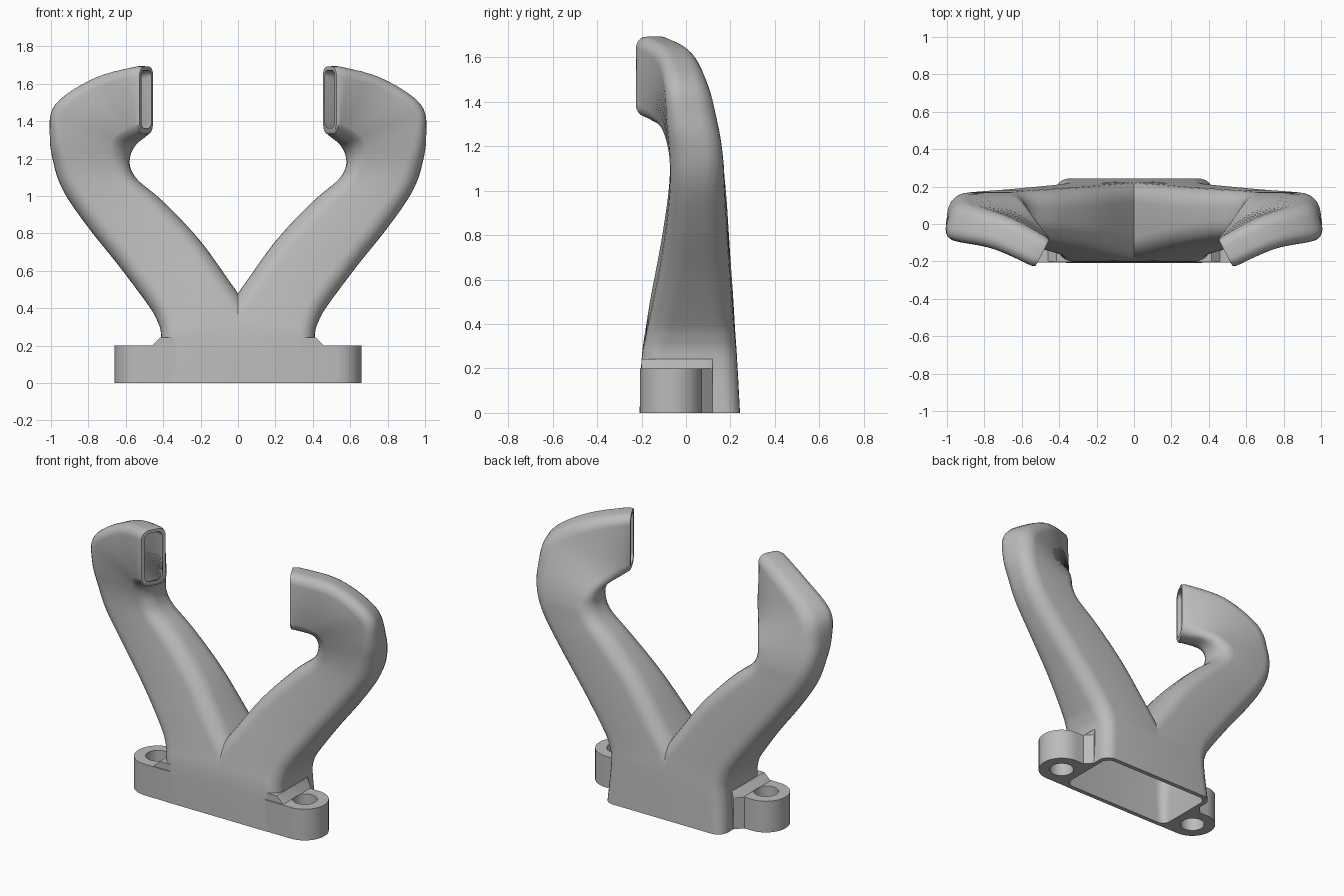
import bpy, bmesh, math
from mathutils import Vector

cube = bpy.data.objects.get("Cube")
if cube:
    bpy.data.objects.remove(cube)

grey = bpy.data.materials.new("plain grey")
grey.use_nodes = True
COLOUR = (0.5, 0.5, 0.5, 1)
grey.diffuse_color = COLOUR
grey.node_tree.nodes["Principled BSDF"].inputs["Base Color"].default_value = COLOUR


def finish(bm, name):
    """Mirror the right-hand mesh across x = 0 and make an object of it."""
    bmesh.ops.recalc_face_normals(bm, faces=bm.faces)
    copy = bmesh.ops.duplicate(bm, geom=bm.verts[:] + bm.edges[:] + bm.faces[:])["geom"]
    for v in copy:
        if isinstance(v, bmesh.types.BMVert):
            v.co.x = -v.co.x
    bmesh.ops.reverse_faces(bm, faces=[f for f in copy if isinstance(f, bmesh.types.BMFace)])
    bmesh.ops.remove_doubles(bm, verts=bm.verts, dist=0.0005)
    mesh = bpy.data.meshes.new(name)
    bm.to_mesh(mesh)
    bm.free()
    mesh.materials.append(grey)
    ob = bpy.data.objects.new(name, mesh)
    bpy.context.collection.objects.link(ob)
    bpy.ops.object.select_all(action='DESELECT')
    ob.select_set(True)
    bpy.context.view_layer.objects.active = ob
    bpy.ops.object.shade_smooth_by_angle(angle=math.radians(35))
    return ob


# Duct stations: outer edge, inner edge, half depth (x, y), corner radius
STATIONS = [
    ((.42, .017, 0), (-.25, .017, 0), (0, .226), .07),
    ((.41, .015, .24), (-.12, .015, .24), (0, .215), .085),
    ((.435, .02, .34), (-.05, .02, .4), (0, .2), .095),
    ((.49, .027, .43), (.05, .027, .55), (0, .185), .1),
    ((.64, .04, .63), (.21, .04, .77), (0, .157), .1),
    ((.80, .047, .83), (.40, .05, .97), (0, .135), .1),
    ((.93, .05, 1.02), (.53, .05, 1.08), (0, .123), .095),
    ((.985, .045, 1.17), (.575, .045, 1.15), (0, .12), .09),
    ((1.0, .03, 1.32), (.58, .02, 1.22), (-.02, .115), .085),
    ((.96, .01, 1.49), (.56, -.03, 1.275), (-.04, .1), .075),
    ((.74, -.04, 1.635), (.52, -.1, 1.31), (-.043, .085), .065),
    ((.49, -.155, 1.70), (.49, -.155, 1.335), (-.04, .077), .055),
]
STEPS = 6
CORNER = 6
WALL = 0.028


def spline(a, b, c, d, t):
    """Catmull-Rom blend between b and c."""
    return 0.5 * (2 * b + (c - a) * t + (2 * a - 5 * b + 4 * c - d) * t ** 2
                  + (3 * b - a - 3 * c + d) * t ** 3)


def dense_stations():
    keys = [(Vector(o), Vector(i), Vector((*d, 0)), r) for o, i, d, r in STATIONS]
    last = len(keys) - 1
    for k in range(last):
        four = [keys[min(max(j, 0), last)] for j in range(k - 1, k + 3)]
        for s in range(STEPS):
            yield [spline(*vals, s / STEPS) for vals in zip(*four)]
    yield keys[-1]


def section(station, inset):
    """Rounded rectangle spanning the station, shrunk by the inset."""
    outer, inner, depth, r = station
    centre, w = (outer + inner) / 2, (outer - inner) / 2
    hw, hd, r = w.length - inset, depth.length - inset, r - inset * 0.7
    u, v = w.normalized(), depth.normalized()
    pts = []
    for q, (sx, sy) in enumerate([(1, 1), (-1, 1), (-1, -1), (1, -1)]):
        for k in range(CORNER + 1):
            a = math.pi / 2 * (q + k / CORNER)
            pts.append(centre + u * (sx * (hw - r) + r * math.cos(a))
                       + v * (sy * (hd - r) + r * math.sin(a)))
    return pts


# Hollow duct: outside skin up to the mouth, then inside skin back down
bm = bmesh.new()
stations = list(dense_stations())
loops = [section(s, 0) for s in stations]
# softly rounded lip at the mouth
loops[-1] = section(stations[-1], 0.008)
loops += [section(s, WALL) for s in reversed(stations)]
rings = [[bm.verts.new(p) for p in loop] for loop in loops]
for a, b in zip(rings, rings[1:] + rings[:1]):
    n = len(a)
    for i in range(n):
        j = (i + 1) % n
        bm.faces.new((a[i], a[j], b[j], b[i]))
bmesh.ops.recalc_face_normals(bm, faces=bm.faces)
bmesh.ops.bisect_plane(bm, geom=bm.verts[:] + bm.edges[:] + bm.faces[:],
                       plane_co=(0, 0, 0), plane_no=(1, 0, 0), clear_inner=True)
finish(bm, "forked_duct")

# Mounting ears with bolt holes
EAR = Vector((.52, -.067))
EAR_R, HOLE_R, EAR_H = .14, .073, .2


def arc(radius, start, end, n):
    return [EAR + radius * Vector((math.cos(a), math.sin(a)))
            for a in (start + (end - start) * k / n for k in range(n + 1))]


outline = [Vector(p) for p in [(.395, -.15), (.335, -.207)]]
outline += arc(EAR_R, -math.pi / 2, math.pi / 2, 20)
outline += [Vector(p) for p in [(.465, .073), (.42, .12), (.395, .12)]]
bm = bmesh.new()
for loop in (outline, arc(HOLE_R, 0, 2 * math.pi, 32)[:-1]):
    verts = [bm.verts.new((p.x, p.y, 0)) for p in loop]
    for a, b in zip(verts, verts[1:] + verts[:1]):
        bm.edges.new((a, b))
bmesh.ops.triangle_fill(bm, edges=bm.edges[:], use_beauty=True)
top = bmesh.ops.extrude_face_region(bm, geom=bm.faces[:])["geom"]
bmesh.ops.translate(bm, vec=(0, 0, EAR_H),
                    verts=[v for v in top if isinstance(v, bmesh.types.BMVert)])
finish(bm, "mounting_ears")

# Sloped collar where each ear meets the duct
bm = bmesh.new()
low = [(.34, -.2), (.46, -.2), (.46, .08), (.42, .12), (.39, .12), (.39, -.155)]
high = [(min(x, .415), y) for x, y in low]
high[3] = (.41, .12)
bottom = [bm.verts.new((x, y, EAR_H)) for x, y in low]
upper = [bm.verts.new((x, y, EAR_H + .043)) for x, y in high]
bm.faces.new(bottom)
bm.faces.new(upper)
for i in range(len(low)):
    j = (i + 1) % len(low)
    bm.faces.new((bottom[i], bottom[j], upper[j], upper[i]))
finish(bm, "ear_collars")
